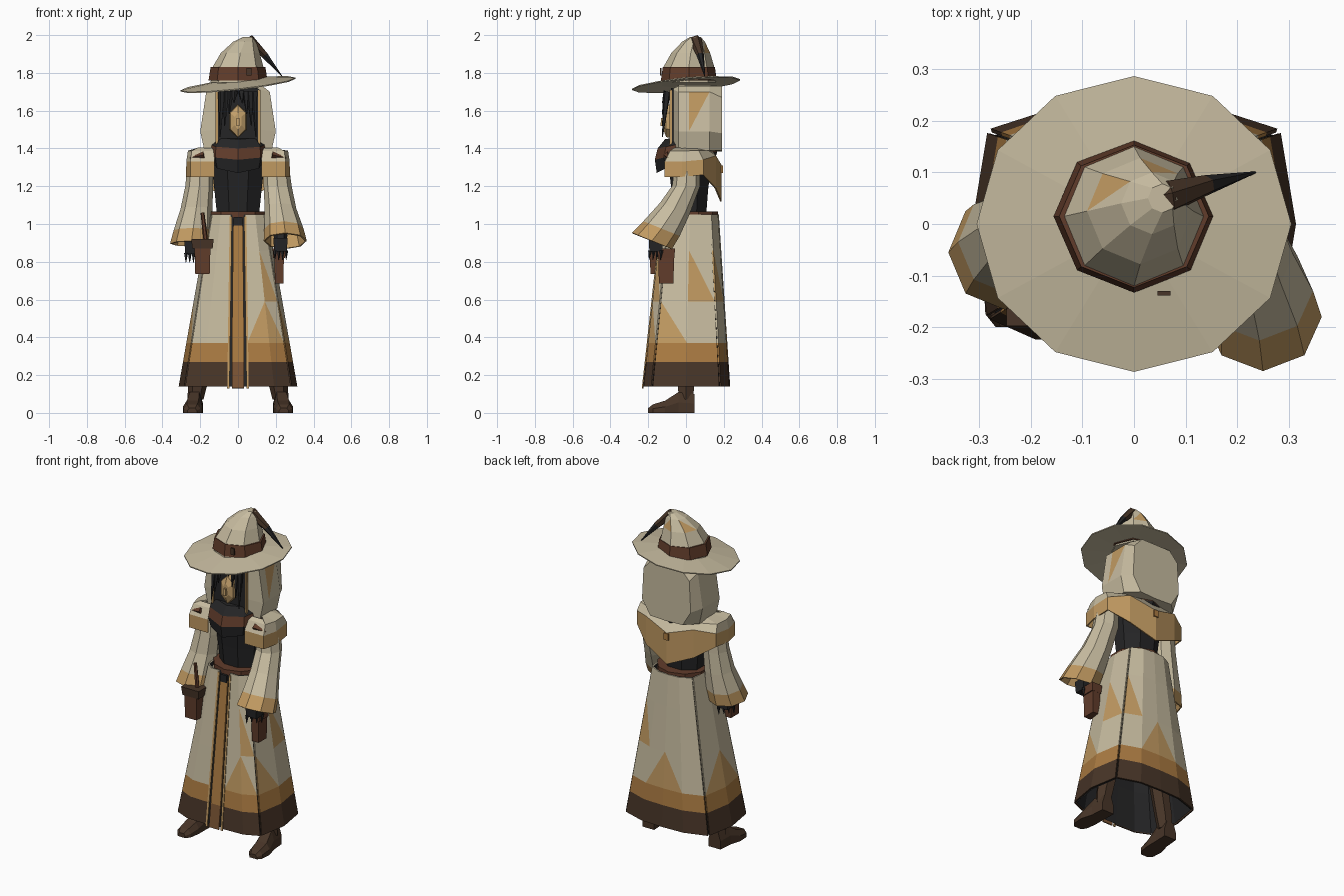
import bpy, bmesh, math
from mathutils import Vector

old = bpy.data.objects.get("Cube")
if old:
    bpy.data.objects.remove(old)

COLOURS = {
    "cream": (0.57, 0.5, 0.35), "tan": (0.53, 0.32, 0.12), "ochre": (0.41, 0.2, 0.055),
    "brown": (0.2, 0.09, 0.035), "dark_brown": (0.065, 0.036, 0.021),
    "leather": (0.12, 0.046, 0.024), "black": (0.018, 0.018, 0.019), "skin": (0.56, 0.36, 0.15),
}
NAMES = list(COLOURS)
MATS = []
for key, rgb in COLOURS.items():
    m = bpy.data.materials.new(key)
    m.use_nodes = True
    m.diffuse_color = (*rgb, 1)
    bsdf = m.node_tree.nodes["Principled BSDF"]
    bsdf.inputs["Base Color"].default_value = (*rgb, 1)
    bsdf.inputs["Roughness"].default_value = 0.9
    MATS.append(m)


def loft(name, rings, colour, closed=True, cap=True, tris=None, thick=0):
    """Skin rings of points; colour is a name or a rule of (band, column)."""
    rule = colour if callable(colour) else (lambda i, j: colour)
    tris = tris or {}
    bm = bmesh.new()
    vs = [[bm.verts.new(p) for p in r] for r in rings]
    n = len(rings[0])

    def face(pts, col):
        bm.faces.new(pts).material_index = NAMES.index(col)

    for i in range(len(rings) - 1):
        for j in range(n if closed else n - 1):
            k = (j + 1) % n
            a, b, c, d = vs[i][j], vs[i][k], vs[i + 1][k], vs[i + 1][j]
            if (i, j) not in tris:
                face((a, b, c, d), rule(i, j))
            elif tris[i, j]:
                face((a, b, c), "tan")
                face((a, c, d), rule(i, j))
            else:
                face((a, b, d), "tan")
                face((b, c, d), rule(i, j))
    if closed and cap:
        face(vs[0][::-1], rule(0, 0))
        face(vs[-1], rule(len(rings) - 2, 0))
    bmesh.ops.recalc_face_normals(bm, faces=bm.faces)
    me = bpy.data.meshes.new(name)
    bm.to_mesh(me)
    bm.free()
    for m in MATS:
        me.materials.append(m)
    ob = bpy.data.objects.new(name, me)
    bpy.context.collection.objects.link(ob)
    if thick:
        mod = ob.modifiers.new("thickness", "SOLIDIFY")
        mod.thickness = thick
        mod.offset = 0


def ring(c, rx, ry=None, n=8, axis=(0, 0, 1), turn=0.0):
    """Ellipse of n points around c, facing along axis."""
    q = Vector((0, 0, 1)).rotation_difference(Vector(axis).normalized())
    ry = ry or rx
    angles = [math.tau * (k + turn) / n for k in range(n)]
    return [Vector(c) + q @ Vector((rx * math.cos(a), ry * math.sin(a), 0)) for a in angles]


def box(name, c, size, colour, taper=1.0):
    x, y, z = c
    w, d, h = [s / 2 for s in size]
    rect = [(-w, -d), (w, -d), (w, d), (-w, d)]
    loft(name, [[(x + u * t, y + v * t, z + e) for u, v in rect]
                for t, e in ((taper, -h), (1, h))], colour)


def spike(name, a, b, r, colour, n=5, end=0.12):
    axis = Vector(b) - Vector(a)
    loft(name, [ring(a, r, n=n, axis=axis), ring(b, r * end, n=n, axis=axis)], colour)


def mirror(pts):
    """Extend a half outline, ending on the middle, to the other side."""
    return pts + [(-p[0], *p[1:]) for p in pts[-2::-1]]


# Hat: tilted brim, crown, band and drooping tip
def brim_ring(r, lift):
    return [(p.x, p.y, 1.735 + lift + 0.11 * p.x + 0.09 * p.y)
            for p in ring((0, 0, 0), r, r * 0.94, 12)]


loft("hat_brim", [brim_ring(0.14, 0.01), brim_ring(0.305, 0), brim_ring(0.305, 0.006),
                  brim_ring(0.13, 0.028)], "cream")
loft("hat_crown", [ring((0, 0.015, 1.75), 0.145), ring((0, 0.015, 1.83), 0.135),
                   ring((0.012, 0.025, 1.905), 0.103), ring((0.035, 0.04, 1.965), 0.06),
                   ring((0.055, 0.05, 1.99), 0.028)], "cream", tris={(2, 1): 1, (2, 3): 0})
loft("hat_band", [ring((0, 0.015, 1.76), 0.156, 0.148), ring((0, 0.015, 1.83), 0.145, 0.138)],
     "leather")
box("hat_buckle", (0.058, -0.134, 1.805), (0.025, 0.009, 0.04), "dark_brown")
loft("hat_tip", [ring((0.055, 0.048, 1.955), 0.034, n=6, axis=(0.6, 0.2, 1)),
                 ring((0.07, 0.053, 1.968), 0.033, n=6, axis=(1, 0.2, -0.2)),
                 ring((0.14, 0.075, 1.895), 0.02, n=6, axis=(1, 0.3, -1.4)),
                 ring((0.235, 0.1, 1.78), 0.002, n=6, axis=(1, 0.3, -1.4))],
     lambda i, j: "black" if i == 2 else "dark_brown")

# Face and hanging hair
loft("face", [ring((0, y, 1.545), w, h, 6, (0, -1, 0), 0.5)
              for y, w, h in ((-0.07, 0.055, 0.09), (-0.105, 0.047, 0.085), (-0.12, 0.02, 0.045))],
     "skin")
box("nose", (0, -0.122, 1.54), (0.014, 0.02, 0.04), "skin", 1.3)
for s in (-1, 1):
    for k in range(4):
        x = s * (0.02 + 0.022 * k)
        spike("hair_strand", (x, -0.1, 1.7), (x * 1.1, -0.125, 1.64 - 0.06 * k), 0.02, "black")

# Hood: dark front opening widening to a flat back plate
OPEN = [(0, 1.72), (0.1, 1.72), (0.112, 1.71), (0.114, 1.5), (0.114, 1.38), (0, 1.38)]
SIDE = [(0, 1.735), (0.13, 1.73), (0.168, 1.7), (0.2, 1.49), (0.178, 1.39), (0, 1.385)]
PLATE = [(0, 1.73), (0.1, 1.73), (0.155, 1.67), (0.165, 1.48), (0.11, 1.39), (0, 1.385)]


def hood_ring(half, y):
    return [(x, y, z) for x, z in half + [(-x, z) for x, z in half[-2:0:-1]]]


loft("hood", [hood_ring(OPEN, -0.08), hood_ring(OPEN, -0.065), hood_ring(SIDE, -0.04),
              hood_ring(SIDE, 0.015), hood_ring(SIDE, 0.125), hood_ring(PLATE, 0.19)],
     lambda i, j: "cream" if i else "black", tris={(3, 2): 0})
for s in (-1, 1):
    box("hood_trim", (s * 0.113, -0.08, 1.54), (0.012, 0.014, 0.34), "tan")

# Torso and scarf
loft("torso", [ring((0, 0.02, z), w, d, turn=0.5) for z, w, d in
               ((1.0, 0.115, 0.09), (1.18, 0.135, 0.105), (1.3, 0.15, 0.12), (1.4, 0.12, 0.1))],
     "black")


def scarf_ring(z, rx, ry, droop):
    return [(p.x, p.y, z - droop * max(0, -p.y) / ry) for p in ring((0, 0, 0), rx, ry, 8)]


loft("scarf", [scarf_ring(1.35, 0.155, 0.155, 0.08), scarf_ring(1.38, 0.17, 0.165, 0.04),
               scarf_ring(1.43, 0.165, 0.15, 0.03), scarf_ring(1.46, 0.13, 0.11, 0.01)],
     lambda i, j: "leather" if i == 1 else "black")

# Shoulder cape, pointed at the back
EDGE = mirror([(0.125, -0.11, 1.25, 1.33), (0.25, -0.11, 1.25, 1.33), (0.27, -0.02, 1.25, 1.33),
               (0.265, 0.09, 1.26, 1.34), (0.16, 0.155, 1.19, 1.36), (0, 0.185, 1.12, 1.31)])
loft("shoulder_cape", [[(x, y, lo) for x, y, lo, hi in EDGE], [(x, y, hi) for x, y, lo, hi in EDGE],
                       [(x * 0.97, y * 0.75, 1.385) for x, y, lo, hi in EDGE],
                       [(x * (0.85 if y < -0.1 else 0.6), y * 0.55, 1.4) for x, y, lo, hi in EDGE]],
     lambda i, j: "cream" if i else "tan", closed=False, thick=0.008)
box("cape_clasp", (0, 0.188, 1.29), (0.03, 0.015, 0.04), "ochre")
for s in (-1, 1):
    spike("shoulder_pin", (s * 0.18, -0.1, 1.365), (s * 0.255, -0.095, 1.35), 0.02, "leather", 4)

# Skirt: separate panels over a dark lining
LOW = [(0.05, -0.225), (0.19, -0.22), (0.28, -0.18), (0.31, 0), (0.28, 0.18), (0.14, 0.225), (0, 0.23)]
TOP = [(0.035, -0.125), (0.09, -0.125), (0.135, -0.09), (0.15, 0.02), (0.135, 0.13), (0.07, 0.165), (0, 0.17)]
LEVELS = [0.14, 0.27, 0.37, 0.59, 0.86, 1.05]
BANDS = ["dark_brown", "ochre", "cream", "cream", "cream"]


def skirt_rings(ids, s, inset=0.0, gap=0.025):
    rings = []
    for z in LEVELS:
        t = (z - LEVELS[0]) / (LEVELS[-1] - LEVELS[0])
        pts = []
        for i, side in ids:
            p = Vector(LOW[i]).lerp(Vector(TOP[i]), t) * (1 - inset)
            pts.append(Vector((p.x * side * s, p.y, z)))
        if gap:
            pts[0], pts[-1] = pts[0].lerp(pts[1], gap), pts[-1].lerp(pts[-2], gap)
        rings.append(pts)
    return rings


def skirt_panel(name, ids, s, tris):
    loft(name, skirt_rings(ids, s), lambda i, j: BANDS[i], closed=False, tris=tris, thick=0.008)


BACK = [(4, 1), (5, 1), (6, 1), (5, -1), (4, -1)]
for s in (-1, 1):
    left = s > 0
    skirt_panel("front_skirt", [(i, 1) for i in (0, 1, 2)], s,
                {(2, 0): 1, (2, 1): 0, (3, 1): 0} if left else {})
    skirt_panel("side_skirt", [(i, 1) for i in (2, 3, 4)], s,
                {(2, 0): 0, (3, 1): 0} if left else {(2, 0): 1, (2, 1): 0})
    # Trim along the front opening
    loft("front_trim", [[(s * x, y, z) for x in (a, a + 0.012)]
                        for a, y, z in ((0.045, -0.231, 0.13), (0.032, -0.131, 1.04))],
         "tan", closed=False, thick=0.006)
skirt_panel("back_skirt", BACK, 1, {(2, 1): 1, (2, 2): 0, (3, 0): 0})
AROUND = [(i, 1) for i in range(7)] + [(i, -1) for i in range(5, -1, -1)]
loft("skirt_lining", skirt_rings(AROUND, 1, 0.04, 0), "black", cap=False)

# Front hanging strip, belt and buckle
loft("front_strip", [[(-w, y, z), (w, y, z)] for w, y, z in
                     ((0.033, -0.23, 0.13), (0.033, -0.213, 0.27), (0.025, -0.133, 1.0))],
     lambda i, j: "ochre" if i else "brown", closed=False, thick=0.008)
loft("belt", [ring((0, 0.02, z), 0.155, 0.15, 10, turn=0.5) for z in (1.03, 1.065)], "leather")
box("belt_buckle", (0, -0.137, 1.015), (0.045, 0.014, 0.045), "black")

# Sleeves, gloves and boots
ARMS = {1: [(0.2, 0.01, 1.35), (0.21, 0.0, 1.2), (0.225, -0.06, 1.08), (0.243, -0.13, 0.975), (0.25, -0.18, 0.91)],
        -1: [(-0.2, 0.01, 1.35), (-0.205, 0.0, 1.2), (-0.22, -0.01, 1.08), (-0.237, -0.035, 0.965), (-0.246, -0.055, 0.895)]}
SIZES = [0.06, 0.07, 0.08, 0.1, 0.11]
for s, path in ARMS.items():
    lean = -0.37 if s > 0 else -0.12
    axes = [(0, 0, 1)] * 2 + [(0, -lean, 0.93)] * 3
    loft("sleeve", [ring(c, r, axis=a) for c, r, a in zip(path, SIZES, axes)],
         lambda i, j: "tan" if i == 3 else "cream", cap=False, thick=0.008)
    x, y, z = path[-1]
    x -= s * 0.025 if s > 0 else 0
    y += 0.02
    loft("forearm", [ring(path[2], 0.04, n=6), ring((x, y, z), 0.035, n=6)], "black")
    box("glove", (x, y, z - 0.02), (0.075, 0.075, 0.07), "black", 0.9)
    for k in range(4):
        f = 0.02 * k - 0.03
        spike("finger", (x + f, y + f, z - 0.05), (x + f, y + f - 0.005, z - 0.1), 0.011, "black")
    # Boot with rounded toe, and its shaft
    foot = [(0.225, 0.045, 0.04, 0.1), (0.23, -0.04, 0.042, 0.11), (0.24, -0.11, 0.052, 0.065),
            (0.243, -0.175, 0.045, 0.045), (0.243, -0.2, 0.025, 0.025)]
    loft("boot", [[(s * (x + w * u), y, h * v) for u, v in
                   ((-1, 0), (1, 0), (1, 0.5), (0.6, 1), (-0.6, 1), (-1, 0.5))]
                  for x, y, w, h in foot], "dark_brown")
    loft("boot_shaft", [ring((s * 0.225, 0, 0.07), 0.042, n=6), ring((s * 0.215, 0, 0.14), 0.05, n=6),
                        ring((s * 0.13, 0.01, 0.55), 0.06, n=6)], "dark_brown")

# Belt pouches and wand
for name, c, w, flap in (("right_pouch", (-0.188, -0.15, 0.81), 0.085, "dark_brown"),
                         ("left_pouch", (0.218, -0.105, 0.76), 0.05, "leather")):
    x, y, z = c
    box(name, c, (w, 0.085, 0.15), "leather", 0.9)
    box(name + "_flap", (x, y, z + 0.085), (w * 1.4, 0.095, 0.05), flap, 0.9)
spike("wand", (-0.165, -0.15, 0.86), (-0.188, -0.145, 1.06), 0.013, "leather", 6, 0.8)
